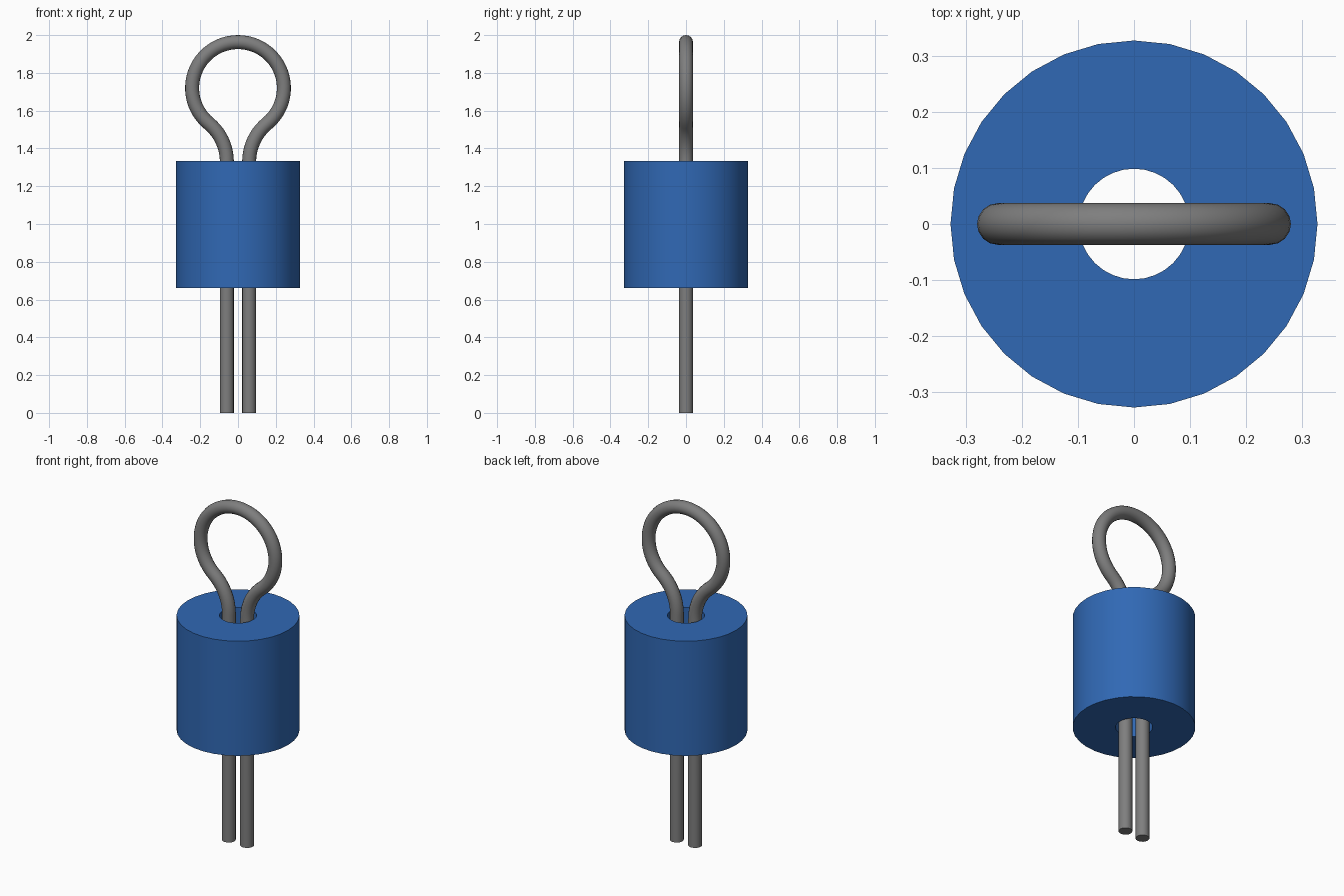
import bpy
import math

if "Cube" in bpy.data.objects:
    bpy.data.objects.remove(bpy.data.objects["Cube"], do_unlink=True)


def make_material(name, color):
    mat = bpy.data.materials.new(name)
    mat.use_nodes = True
    mat.diffuse_color = color
    mat.node_tree.nodes["Principled BSDF"].inputs["Base Color"].default_value = color
    return mat


def finish(obj, mat, angle):
    obj.data.materials.clear()
    obj.data.materials.append(mat)
    bpy.ops.object.select_all(action='DESELECT')
    obj.select_set(True)
    bpy.context.view_layer.objects.active = obj
    if obj.type == 'CURVE':
        bpy.ops.object.convert(target='MESH')
        obj = bpy.context.view_layer.objects.active
    bpy.ops.object.shade_smooth_by_angle(angle=math.radians(angle))


blue = make_material("blue", (0.03, 0.14, 0.46, 1))
grey = make_material("dark_grey", (0.21, 0.21, 0.21, 1))

# Thick-walled sleeve: a rectangular profile swept around z
SIDES = 32
profile = [(0.327, 0.66), (0.327, 1.333), (0.0985, 1.333), (0.0985, 0.66)]
verts, faces = [], []
for i in range(SIDES):
    a = 2 * math.pi * i / SIDES
    verts += [(r * math.cos(a), r * math.sin(a), z) for r, z in profile]
    j = (i + 1) % SIDES
    for k in range(4):
        n = (k + 1) % 4
        faces.append((i * 4 + k, j * 4 + k, j * 4 + n, i * 4 + n))
mesh = bpy.data.meshes.new("sleeve")
mesh.from_pydata(verts, [], faces)
sleeve = bpy.data.objects.new("sleeve", mesh)
bpy.context.collection.objects.link(sleeve)
finish(sleeve, blue, 30)

# Wire centre line: straight leg, outward bend, then the round loop
LEG_X, BEND_Z = 0.059, 1.33
LOOP_Z, LOOP_R, WIRE_R = 1.72, 0.243, 0.037
drop = LOOP_Z - BEND_Z
# Bend radius that makes the bend tangent to both leg and loop
bend_r = (LEG_X ** 2 + drop ** 2 - LOOP_R ** 2) / (2 * (LOOP_R - LEG_X))
turn = math.atan2(drop, LEG_X + bend_r)

half = [(LEG_X, 0.0)]
for i in range(11):
    a = turn * i / 10
    half.append((LEG_X + bend_r * (1 - math.cos(a)), BEND_Z + bend_r * math.sin(a)))
for i in range(1, 25):
    a = -turn + (math.pi / 2 + turn) * i / 24
    half.append((LOOP_R * math.cos(a), LOOP_Z + LOOP_R * math.sin(a)))
path = half + [(-x, z) for x, z in reversed(half[:-1])]

curve = bpy.data.curves.new("wire_loop", 'CURVE')
curve.dimensions = '3D'
curve.bevel_depth = WIRE_R
curve.bevel_resolution = 6
curve.use_fill_caps = True
spline = curve.splines.new('POLY')
spline.points.add(len(path) - 1)
for point, (x, z) in zip(spline.points, path):
    point.co = (x, 0, z, 1)
wire = bpy.data.objects.new("wire_loop", curve)
bpy.context.collection.objects.link(wire)
finish(wire, grey, 40)
